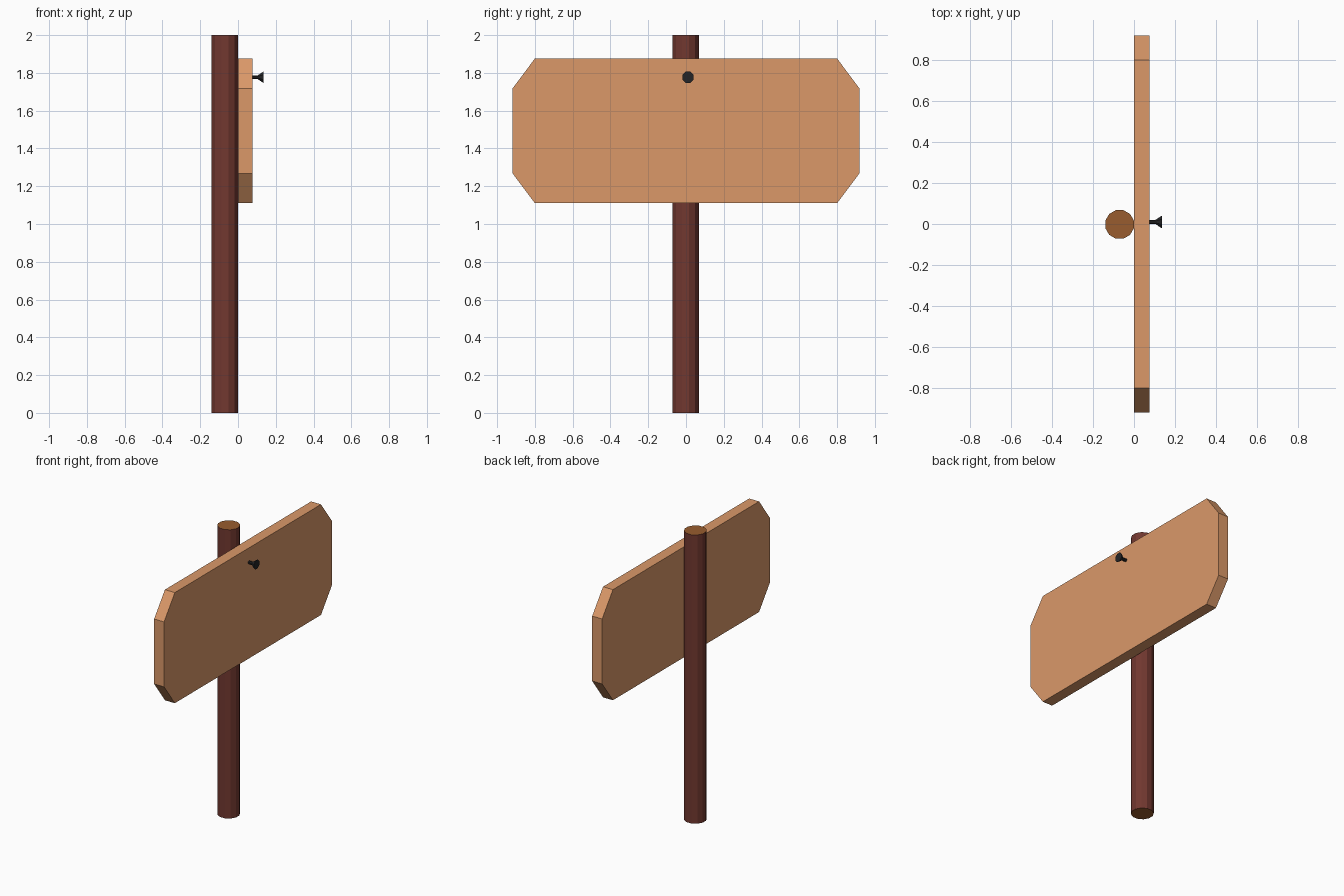
import bpy, bmesh, math

if "Cube" in bpy.data.objects:
    bpy.data.objects.remove(bpy.data.objects["Cube"])


def material(name, rgb):
    lin = [((c / 255 + 0.055) / 1.055) ** 2.4 if c > 10 else c / 3295 for c in rgb]
    m = bpy.data.materials.new(name)
    m.diffuse_color = (*lin, 1)
    m.use_nodes = True
    m.node_tree.nodes["Principled BSDF"].inputs["Base Color"].default_value = m.diffuse_color
    return m


bark = material("dark bark", (114, 56, 48))
end_grain = material("end grain", (152, 92, 46))
plank = material("light plank", (219, 153, 105))
iron = material("black iron", (36, 36, 38))


def loft(name, rings, mats):
    """Join equal-sized rings of points into a closed solid."""
    bm = bmesh.new()
    loops = [[bm.verts.new(p) for p in ring] for ring in rings]
    n = len(loops[0])
    for a, b in zip(loops, loops[1:]):
        for i in range(n):
            j = (i + 1) % n
            bm.faces.new((a[i], a[j], b[j], b[i]))
    bm.faces.new(loops[0][::-1])
    bm.faces.new(loops[-1])
    bmesh.ops.recalc_face_normals(bm, faces=bm.faces[:])
    mesh = bpy.data.meshes.new(name)
    bm.to_mesh(mesh)
    bm.free()
    for m in mats:
        mesh.materials.append(m)
    ob = bpy.data.objects.new(name, mesh)
    bpy.context.collection.objects.link(ob)
    return ob


def circle(r, n):
    return [(r * math.cos(2 * math.pi * (i + 0.5) / n),
             r * math.sin(2 * math.pi * (i + 0.5) / n)) for i in range(n)]


# Round post with end-grain caps
post = loft("post", [[(-0.07 + u, -0.002 + v, z) for u, v in circle(0.072, 12)]
                     for z in (0, 2)], [bark, end_grain])
for f in post.data.polygons:
    f.material_index = int(abs(f.normal.z) > 0.9)

# Board with clipped corners
outline = [(-0.918, 1.268), (-0.80, 1.11), (0.80, 1.11), (0.918, 1.268),
           (0.918, 1.718), (0.80, 1.876), (-0.80, 1.876), (-0.918, 1.718)]
loft("sign_board", [[(x, y, z) for y, z in outline] for x in (0, 0.076)], [plank])

# Nail with flared head
profile = [(0.07, 0.011), (0.105, 0.011), (0.133, 0.032), (0.136, 0.032)]
loft("nail", [[(x, 0.01 + u, 1.777 + v) for u, v in circle(r, 8)]
              for x, r in profile], [iron])
